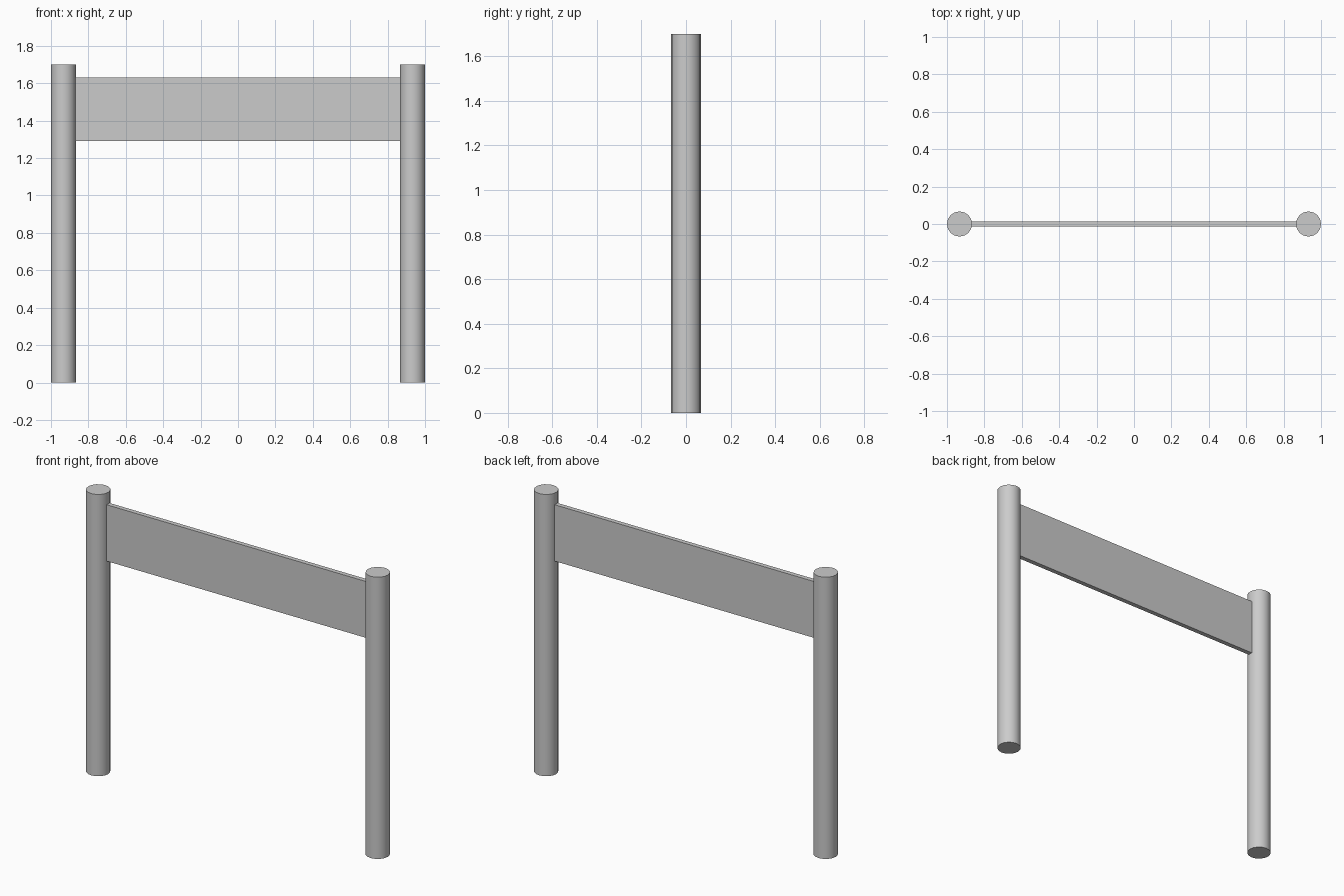
import bpy

if "Cube" in bpy.data.objects:
    bpy.data.objects.remove(bpy.data.objects["Cube"])

POST_R, POST_H = 0.067, 1.70
POST_X = 1.0 - POST_R

# Two round posts, smooth sides with sharp cap edges
for name, side in (("left_post", -1), ("right_post", 1)):
    bpy.ops.mesh.primitive_cylinder_add(
        vertices=16, radius=POST_R, depth=POST_H,
        location=(side * POST_X, 0, POST_H / 2))
    bpy.context.object.name = name
    bpy.ops.object.shade_smooth_by_angle()

# Thin board spanning the posts, ends just inside them
Z_LOW, Z_HIGH = 1.29, 1.63
bpy.ops.mesh.primitive_cube_add(size=1, location=(0, 0, (Z_LOW + Z_HIGH) / 2))
board = bpy.context.object
board.name = "sign_board"
board.scale = (1.736, 0.028, Z_HIGH - Z_LOW)
bpy.ops.object.transform_apply(location=False, rotation=False, scale=True)
